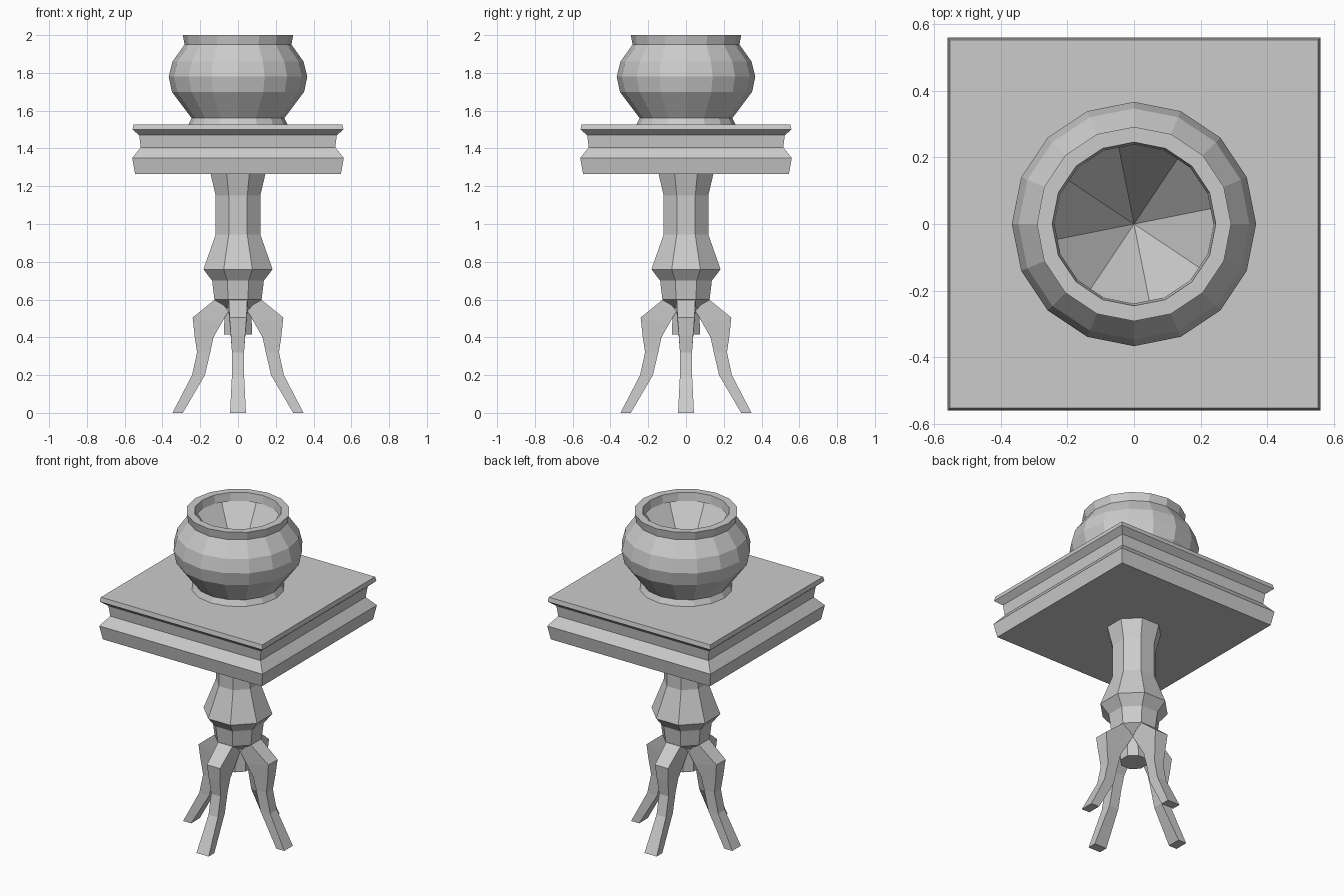
import bpy, bmesh
from math import pi, cos, sin

if "Cube" in bpy.data.objects:
    bpy.data.objects.remove(bpy.data.objects["Cube"])

GREY = (0.6, 0.6, 0.6, 1)
stone = bpy.data.materials.new("grey stone")
stone.use_nodes = True
stone.diffuse_color = GREY
stone.node_tree.nodes["Principled BSDF"].inputs["Base Color"].default_value = GREY


def finish(name, bm):
    mesh = bpy.data.meshes.new(name)
    bm.to_mesh(mesh)
    bm.free()
    mesh.materials.append(stone)
    obj = bpy.data.objects.new(name, mesh)
    bpy.context.collection.objects.link(obj)
    return obj


def lathe(name, profile, sides, turn=0.0, flats=False, cap_start=True, cap_end=True):
    """Stack rings of (radius, z); with flats the radius is measured to the flat sides."""
    bm = bmesh.new()
    scale = 1 / cos(pi / sides) if flats else 1
    rings = []
    for r, z in profile:
        angles = [turn + 2 * pi * i / sides for i in range(sides)]
        rings.append([bm.verts.new((r * scale * cos(a), r * scale * sin(a), z)) for a in angles])
    for low, high in zip(rings, rings[1:]):
        for i in range(sides):
            j = (i + 1) % sides
            bm.faces.new((low[i], low[j], high[j], high[i]))
    if cap_start:
        bm.faces.new(rings[0][::-1])
    if cap_end:
        bm.faces.new(rings[-1])
    return finish(name, bm)


# Bowl wall with a flat rim and a short inner lip
lathe("bowl", [(0.263, 1.525), (0.245, 1.56), (0.35, 1.70), (0.367, 1.78), (0.347, 1.86),
               (0.283, 1.95), (0.292, 2.0), (0.246, 2.0), (0.239, 1.95)], 16, cap_end=False)

# Faceted conical hollow of the bowl
bm = bmesh.new()
tip = bm.verts.new((0, 0, 1.6))
ring = [bm.verts.new((0.26 * cos(a), 0.26 * sin(a), 1.95))
        for a in (pi / 16 + pi / 4 * i for i in range(8))]
for i in range(8):
    bm.faces.new((ring[i], ring[(i + 1) % 8], tip))
finish("bowl_hollow", bm)

# Square moulded table top
lathe("table_top", [(0.545, 1.265), (0.56, 1.35), (0.515, 1.405), (0.523, 1.47),
                    (0.558, 1.50), (0.553, 1.527)], 4, pi / 4, flats=True)

# Eight-sided turned column
lathe("column", [(0.075, 0.415), (0.07, 0.555), (0.125, 0.60), (0.137, 0.70), (0.183, 0.76),
                 (0.118, 0.945), (0.118, 1.15), (0.145, 1.265)], 8, pi / 8, flats=True)

# Four curved legs: each station is (outer x, outer z, inner x, inner z, half width)
stations = [(0.11, 0.61, 0.05, 0.54, 0.05), (0.24, 0.505, 0.09, 0.47, 0.045),
            (0.23, 0.41, 0.13, 0.40, 0.038), (0.217, 0.32, 0.147, 0.32, 0.032),
            (0.243, 0.20, 0.175, 0.20, 0.032), (0.347, 0, 0.292, 0, 0.042)]
for k, side in enumerate(("left", "back", "right", "front")):
    bm = bmesh.new()
    loops = [[bm.verts.new(p) for p in ((xo, -w, zo), (xo, w, zo), (xi, w, zi), (xi, -w, zi))]
             for xo, zo, xi, zi, w in stations]
    for a, b in zip(loops, loops[1:]):
        for i in range(4):
            j = (i + 1) % 4
            bm.faces.new((a[i], a[j], b[j], b[i]))
    bm.faces.new(loops[0][::-1])
    bm.faces.new(loops[-1])
    bmesh.ops.recalc_face_normals(bm, faces=bm.faces)
    finish(side + "_leg", bm).rotation_euler.z = k * pi / 2
